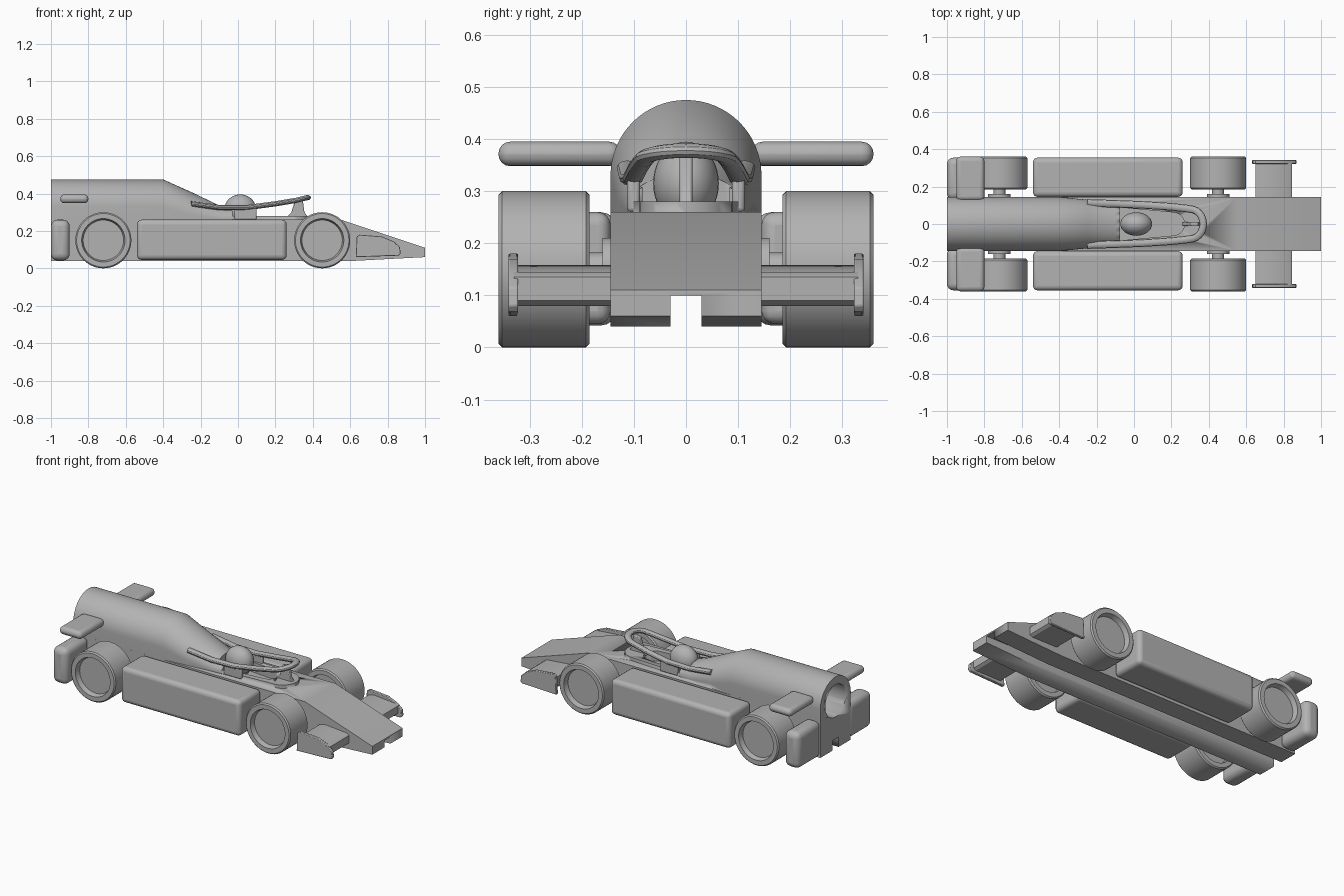
import bpy, bmesh, math
from mathutils import Vector

if "Cube" in bpy.data.objects:
    bpy.data.objects.remove(bpy.data.objects["Cube"])

grey = bpy.data.materials.new("plain grey")
grey.diffuse_color = (0.45, 0.45, 0.45, 1)
grey.use_nodes = True
grey.node_tree.nodes["Principled BSDF"].inputs["Base Color"].default_value = grey.diffuse_color


def finish(name, bm, bevel=0, segs=4):
    """Turn a bmesh into a shaded object, optionally with rounded edges."""
    bmesh.ops.recalc_face_normals(bm, faces=bm.faces)
    me = bpy.data.meshes.new(name)
    bm.to_mesh(me)
    bm.free()
    ob = bpy.data.objects.new(name, me)
    bpy.context.collection.objects.link(ob)
    me.materials.append(grey)
    if bevel:
        m = ob.modifiers.new("round", "BEVEL")
        m.width, m.segments, m.limit_method = bevel, segs, "ANGLE"
        m.angle_limit = math.radians(40)
    bpy.ops.object.select_all(action="DESELECT")
    ob.select_set(True)
    bpy.context.view_layer.objects.active = ob
    bpy.ops.object.shade_smooth_by_angle(angle=math.radians(30))
    return ob


def loft(rings):
    """Closed skin through rings holding equal numbers of points."""
    bm = bmesh.new()
    vs = [[bm.verts.new(p) for p in r] for r in rings]
    n = len(vs[0])
    for a, b in zip(vs, vs[1:]):
        for i in range(n):
            bm.faces.new((a[i], a[(i + 1) % n], b[(i + 1) % n], b[i]))
    bm.faces.new(vs[0])
    bm.faces.new(vs[-1])
    return bm


def box(x0, x1, y0, y1, z0, z1):
    return loft([[(x, y0, z0), (x, y1, z0), (x, y1, z1), (x, y0, z1)] for x in (x0, x1)])


def plate(pts, y0, y1):
    """Side profile (x, z) extruded across y."""
    return loft([[(x, y, z) for x, z in pts] for y in (y0, y1)])


def lathe(pts, cx, cz, s, n=48):
    """Revolve (radius, y) points about a crosswise axle."""
    return loft([[(cx + r * math.cos(2 * math.pi * i / n), s * y,
                   cz + r * math.sin(2 * math.pi * i / n)) for i in range(n)]
                 for r, y in pts])


def combine(target, other, op):
    m = target.modifiers.new(op.lower(), "BOOLEAN")
    m.operation, m.object, m.solver = op, other, "EXACT"
    bpy.context.view_layer.objects.active = target
    bpy.ops.object.modifier_apply(modifier=m.name)
    bpy.data.objects.remove(other)


# Main body: wedge-nosed block
body = finish("body", plate([(-1, .04), (.62, .04), (1, .06), (1, .11), (.55, .26), (-1, .26)],
                            -.145, .145))


# Engine cover: arched sections tapering to the cockpit
def arch(x, hw, base, spring, top, n=32):
    pts = [(x, -hw, base)]
    pts += [(x, -hw * math.cos(math.pi * i / n), spring + (top - spring) * math.sin(math.pi * i / n))
            for i in range(n + 1)]
    return pts + [(x, hw, base)]


cover = finish("engine_cover", loft([
    arch(-1, .1449, .2, .33, .475), arch(-.4, .1449, .2, .33, .475),
    arch(-.25, .13, .2, .285, .408), arch(-.1, .116, .2, .265, .336),
    arch(-.03, .111, .2, .262, .332)]))
combine(body, cover, "UNION")


# Cockpit surround, a rounded tongue
def tongue(x0, x1, w0, w1, grow=0):
    pts = [(x0, -w0), (x0, w0)]
    r = w1
    return pts + [(x1 - r + r * math.sin(math.pi * i / 16), r * math.cos(math.pi * i / 16))
                  for i in range(17)]


surround = finish("cockpit_surround", loft([[(x, y, z) for x, y in tongue(-.12, .39, .113, .09)]
                                            for z in (.2, .28)]))
combine(body, surround, "UNION")
opening = finish("cockpit_cutter", loft([[(x, y, z) for x, y in tongue(-.075, .27, .088, .062)]
                                         for z in (.22, .6)]))
combine(body, opening, "DIFFERENCE")

# Rear cartridge bore and underside channel
n = 40
bore = finish("bore_cutter", loft([[(x, .097 * math.cos(2 * math.pi * i / n),
                                     .33 + .097 * math.sin(2 * math.pi * i / n)) for i in range(n)]
                                   for x in (-1.1, -.5)]))
combine(body, bore, "DIFFERENCE")
combine(body, finish("channel_cutter", box(-1.1, 1.1, -.03, .03, -.1, .1)), "DIFFERENCE")

# Parts on both sides
for s, side in ((-1, "right"), (1, "left")):
    finish(f"side_pod_{side}", box(-.54, .26, s * .1449, s * .355, .045, .26), .025)
    finish(f"rear_fin_{side}", box(-1, -.9, s * .13, s * .355, .042, .26), .035)
    finish(f"rear_wing_{side}", box(-.95, -.8, s * .125, s * .36, .348, .395), .0225)
    # Front wing with end plate
    finish(f"front_wing_{side}", plate([(.65, .09), (.66, .08), (.83, .08), (.845, .09), (.845, .135),
                                        (.83, .145), (.68, .158), (.65, .15)], s * .14, s * .33))
    finish(f"wing_end_plate_{side}", plate([(.63, .06), (.86, .068), (.87, .08), (.865, .115), (.83, .145),
                                            (.77, .17), (.65, .18), (.635, .17)], s * .322, s * .341), .003, 2)
    # Wheels, hubs and axles
    for cx, pos in ((-.72, "rear"), (.45, "front")):
        finish(f"wheel_{pos}_{side}", lathe([(.001, .33), (.108, .33), (.116, .36), (.143, .36), (.15, .353),
                                             (.15, .192), (.143, .185), (.116, .185), (.112, .22), (.001, .22)],
                                            cx, .15, s))
        finish(f"hub_{pos}_{side}", lathe([(.06, .14), (.06, .16)], cx, .15, s))
        finish(f"axle_{pos}_{side}", lathe([(.032, .14), (.032, .23)], cx, .15, s))
    # Foot under each halo arm
    finish(f"halo_foot_{side}", box(-.02, .1, s * .088, s * .113, .26, .325), .008, 3)

# Halo hoop: flattened tube swept along a U path, rear ends sunk in the cover
half = [(-.25, .113, .345), (-.1, .108, .325), (.05, .102, .325), (.2, .092, .345), (.29, .082, .36)]
front = [(.30 + .07 * math.sin(math.pi * i / 12), .08 * math.cos(math.pi * i / 12),
          .361 + .017 * math.sin(math.pi * i / 12)) for i in range(13)]
path = [Vector(p) for p in half + front + [(x, -y, z) for x, y, z in reversed(half)]]
rings = []
for i, p in enumerate(path):
    d = path[min(i + 1, len(path) - 1)] - path[max(i - 1, 0)]
    across = Vector((d.y, -d.x, 0)).normalized()
    rings.append([p + across * .02 * math.cos(math.pi * k / 6) + Vector((0, 0, .014 * math.sin(math.pi * k / 6)))
                  for k in range(12)])
finish("halo", loft(rings))
finish("halo_strut", plate([(.255, .27), (.375, .27), (.355, .3), (.345, .375), (.305, .365), (.285, .3)],
                           -.012, .012), .004, 2)

# Driver helmet and shoulders
bm = bmesh.new()
bmesh.ops.create_uvsphere(bm, u_segments=32, v_segments=20, radius=1)
for v in bm.verts:
    v.co = Vector((.012 + .085 * v.co.x, .063 * v.co.y, .315 + .08 * v.co.z))
finish("helmet", bm)
finish("driver_neck", lathe([(.045, -.045), (.045, .045)], .0, .25, 1))
